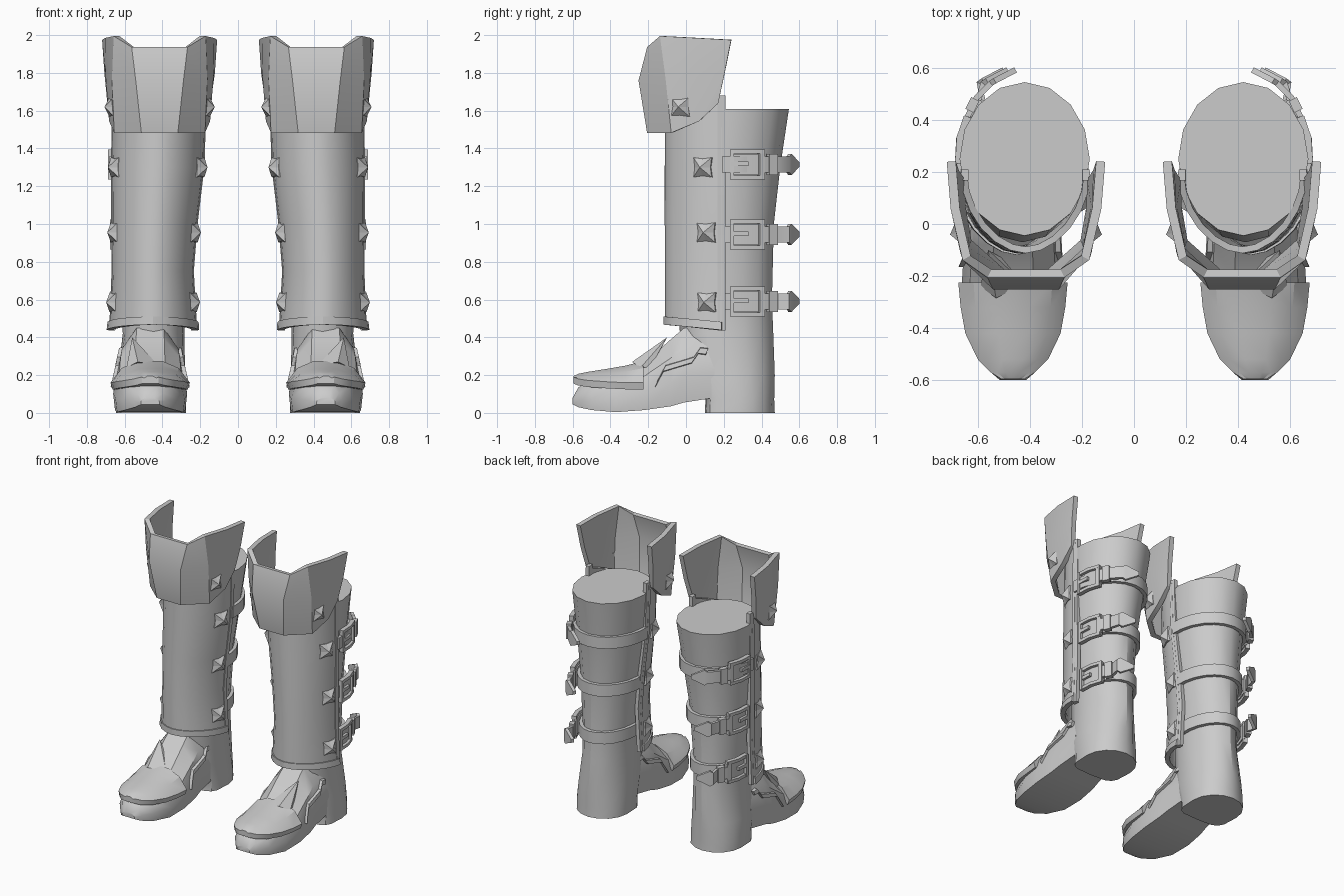
import bpy, math
from mathutils import Vector

if "Cube" in bpy.data.objects:
    bpy.data.objects.remove(bpy.data.objects["Cube"])

grey = bpy.data.materials.new("grey leather")
grey.diffuse_color = (0.6, 0.6, 0.6, 1)
grey.use_nodes = True
grey.node_tree.nodes["Principled BSDF"].inputs["Base Color"].default_value = grey.diffuse_color


def finish(name, verts, faces, thick=0, angle=30):
    """Make a part of the +x boot, thicken it, mirror it to the -x boot and shade it."""
    me = bpy.data.meshes.new(name)
    me.from_pydata(verts, [], faces)
    ob = bpy.data.objects.new(name, me)
    bpy.context.collection.objects.link(ob)
    me.materials.append(grey)
    bpy.ops.object.select_all(action='DESELECT')
    ob.select_set(True)
    bpy.context.view_layer.objects.active = ob
    bpy.ops.object.mode_set(mode='EDIT')
    bpy.ops.mesh.select_all(action='SELECT')
    bpy.ops.mesh.normals_make_consistent(inside=False)
    bpy.ops.object.mode_set(mode='OBJECT')
    if thick:
        m = ob.modifiers.new("thickness", 'SOLIDIFY')
        m.thickness, m.offset = thick, 0
        bpy.ops.object.modifier_apply(modifier=m.name)
    m = ob.modifiers.new("pair", 'MIRROR')
    m.use_mirror_merge = False
    bpy.ops.object.modifier_apply(modifier=m.name)
    bpy.ops.object.shade_smooth_by_angle(angle=math.radians(angle))
    return ob


def loft(name, rings, closed=True, **kw):
    """Skin a list of equal-length rings; closed rings get end caps."""
    n = len(rings[0])
    verts = [p for r in rings for p in r]
    faces = []
    for i in range(len(rings) - 1):
        for j in range(n if closed else n - 1):
            k = (j + 1) % n
            faces.append((i * n + j, i * n + k, (i + 1) * n + k, (i + 1) * n + j))
    if closed:
        faces += [tuple(range(n)), tuple(range(len(verts) - n, len(verts)))]
    return finish(name, verts, faces, **kw)


# Shaft levels: z, centre x, centre y, radius x, radius y, front squareness
SHAFT = [(0, .46, .285, .185, .185, .45), (.07, .46, .285, .185, .182, .45), (.2, .458, .25, .178, .22, .6),
         (.42, .447, .215, .163, .247, .9), (.6, .447, .205, .168, .25, 1), (1.0, .44, .2, .2, .265, 1),
         (1.31, .428, .215, .23, .285, 1), (1.61, .42, .25, .25, .295, 1)]


def shaft_at(z):
    for a, b in zip(SHAFT, SHAFT[1:]):
        if a[0] <= z <= b[0]:
            t = (z - a[0]) / (b[0] - a[0])
            return [p + (q - p) * t for p, q in zip(a, b)][1:]


def on_shaft(z, deg, off=0.0):
    cx, cy, rx, ry, sq = shaft_at(z)
    a = math.radians(deg)
    c, s = math.cos(a), math.sin(a)
    if s < -.01:
        c, s = math.copysign(abs(c) ** sq, c), -abs(s) ** sq
    return (cx + (rx + off) * c, cy + (ry + off) * s, z)


loft("shaft", [[on_shaft(s[0], i * 22.5) for i in range(16)] for s in SHAFT])

# Foot: y, half width, bottom z, top z
FOOT = [(-.6, .05, .045, .08), (-.57, .085, .03, .135), (-.5, .14, .015, .18), (-.37, .184, .004, .21),
        (-.22, .196, .015, .265), (-.08, .187, .035, .39), (-.01, .178, .055, .45), (.15, .165, .08, .46)]
FX = .465


def foot_ring(y, w, zb, zt):
    h = zt - zb
    half = [(.95 * w, zb), (w, zb + .35 * h), (.84 * w, zb + .72 * h), (.4 * w, zt)]
    return [(FX + x, y, z) for x, z in half] + [(FX - x, y, z) for x, z in reversed(half)]


loft("foot", [foot_ring(*f) for f in FOOT])


def foot_side(y, z, sign, off):
    """Point on the side of the foot at a given y and height."""
    for a, b in zip(FOOT, FOOT[1:]):
        if a[0] <= y <= b[0]:
            t = (y - a[0]) / (b[0] - a[0])
            w, zb, zt = [a[i] + (b[i] - a[i]) * t for i in (1, 2, 3)]
    f = (z - zb) / (zt - zb)
    for (f0, w0), (f1, w1) in zip([(0, .95), (.35, 1), (.72, .84)], [(.35, 1), (.72, .84), (1, .4)]):
        if f <= f1 or f1 == 1:
            k = w0 + (w1 - w0) * (f - f0) / (f1 - f0)
            break
    return (FX + sign * (w * k + off), y, z)


# Toe cap: y, half width, lower z, top z
def cap_ring(y, w, zl, zt):
    half = [(.95 * w, zl), (w, zl + .035), (.72 * w, zl + .75 * (zt - zl)), (.3 * w, zt)]
    return [(FX + x, y, z) for x, z in half] + [(FX - x, y, z) for x, z in reversed(half)]


loft("toe_cap", [cap_ring(*c) for c in [
    (-.595, .045, .155, .195), (-.57, .085, .145, .207), (-.52, .135, .137, .217), (-.42, .183, .13, .233),
    (-.32, .201, .125, .25), (-.225, .21, .125, .275)]], angle=25)

# Spike ornament on the instep
finish("instep_spike", [(.42, -.23, .25), (.59, -.24, .24), (.56, -.1, .4), (.42, -.18, .25),
                        (.58, -.19, .24), (.53, -.285, .27)],
       [(0, 5, 2), (5, 1, 2), (0, 2, 3), (1, 4, 2), (0, 3, 4, 1, 5), (2, 4, 3)], angle=10)

# Zigzag side trim on the foot
for side, sign in (("outer", 1), ("inner", -1)):
    path = [(-.165, .15), (-.12, .235), (.03, .28), (.065, .33), (.105, .325)]
    rows = [[foot_side(y, z - .018, sign, .002), foot_side(y, z - .014, sign, .02),
             foot_side(y + .012, z + .014, sign, .02), foot_side(y + .012, z + .018, sign, -.004)]
            for y, z in path]
    loft(side + "_foot_trim", rows, angle=20)

# Shin guard levels: z, inner x, outer x
GUARD = [(.5, .23, .668), (.75, .248, .655), (1.0, .228, .657), (1.3, .192, .658), (1.56, .18, .653)]


def guard_ring(z, x0, x1, front=-.1, drop=0.0, rise=0.0):
    ring = []
    for i in range(13):
        a = math.pi * (1 + i / 12)
        c, s = math.cos(a), math.sin(a)
        cx = math.copysign(abs(c) ** 1.1, c)
        sy = -abs(s) ** 1.1
        back = 1 + sy
        ring.append(((x0 + x1) / 2 + cx * (x1 - x0) / 2, .19 - sy * (front - .19),
                     z - drop * back + rise * back))
    return ring


levels = [guard_ring(*g, drop=.04 if i == 0 else 0, rise=.1 if i == 4 else 0)
          for i, g in enumerate(GUARD)]
loft("shin_guard", levels, closed=False, thick=.025)
loft("guard_bottom_trim", [guard_ring(.467, .222, .68, -.103, .03), guard_ring(.51, .224, .675, -.103, .03)],
     closed=False, thick=.032, angle=20)

# Rim strips along the rear edges of the guard
for side, k in (("inner", 1), ("outer", 2)):
    rows = []
    for z, g in zip((.435, .75, 1.0, 1.3, 1.68), GUARD):
        x, d = g[k], (.018 if k == 2 else -.018)
        rows.append([(x - d, .168, z), (x + .8 * d, .168, z), (x + .5 * d, .21, z), (x - d, .21, z)])
    loft(side + "_guard_rim", rows)

# Flared knee cuff: half profile (half width, y, z) from the rear to the front
CUFF = [[(.252, .17, 1.64), (.25, .07, 1.545), (.225, -.07, 1.485), (.09, -.19, 1.485)],
        [(.275, .205, 1.8), (.268, .07, 1.78), (.237, -.1, 1.77), (.12, -.235, 1.76)],
        [(.287, .24, 1.975), (.272, .06, 1.985), (.228, -.13, 1.995), (.14, -.19, 1.935)]]
loft("knee_cuff", [[(.415 - x, y, z) for x, y, z in r] + [(.415 + x, y, z) for x, y, z in reversed(r)]
                   for r in CUFF], closed=False, thick=.035, angle=32)


# Pyramid studs with slightly pinched sides
def stud(name, pos, normal, s=.055):
    n = Vector(normal).normalized()
    u = Vector((0, 0, 1)).cross(n).normalized()
    v = n.cross(u)
    base = []
    for i in range(8):
        a = math.pi / 4 * i + math.pi / 4
        r = s * 1.4 if i % 2 == 0 else s * .86
        base.append(u * math.cos(a) * r + v * math.sin(a) * r)
    p = Vector(pos)
    verts = [p + b - n * .02 for b in base] + [p + b * .95 + n * .006 for b in base] + [p + n * .045]
    faces = [(i, (i + 1) % 8, 8 + (i + 1) % 8, 8 + i) for i in range(8)]
    faces += [(8 + i, 8 + (i + 1) % 8, 16) for i in range(8)] + [tuple(range(8))]
    finish(name, verts, faces, angle=5)


for i, (y, z, xi, xo, tilt) in enumerate([(-.03, 1.62, .167, .663, -.25), (.09, 1.3, .203, .647, -.42),
                                          (.107, .955, .238, .65, -.38), (.11, .585, .243, .656, -.38)]):
    stud(f"inner_stud_{i}", (xi, y, z), (-1, tilt, 0))
    stud(f"outer_stud_{i}", (xo, y, z), (1, tilt, 0))


# Straps round the back of the shaft, with outer buckles
def band(name, path, z0, z1, thick):
    """Upright strip along a plan path, z0 and z1 may be lists per point."""
    n = len(path)
    z0 = z0 if isinstance(z0, list) else [z0] * n
    z1 = z1 if isinstance(z1, list) else [z1] * n
    loft(name, [[(x, y, z) for (x, y), z in zip(path, zs)] for zs in (z0, z1)],
         closed=False, thick=thick, angle=25)


for i, z in enumerate((.59, .945, 1.315)):
    arc = [on_shaft(z, -5 + 190 * k / 12, .012)[:2] for k in range(13)]
    band(f"strap_{i}", arc, z - .042, z + .042, .026)
    dx = (-.022, -.01, 0)[i]
    frame = [(.672 + dx, .235), (.667 + dx, .33), (.64 + dx, .41)]
    for tag, a, b in (("top", .058, .08), ("bottom", -.08, -.058)):
        band(f"buckle_{tag}_{i}", frame, z + a, z + b, .03)
    for tag, p in (("front", [(.672, .232), (.672, .255)]), ("rear", [(.648, .385), (.637, .412)])):
        band(f"buckle_{tag}_{i}", [(x + dx, y) for x, y in p], z - .08, z + .08, .03)
    band(f"buckle_plate_{i}", [(x - .012, y) for x, y in frame], z - .055, z + .055, .02)
    band(f"buckle_prong_{i}", [(x + .006, y) for x, y in frame[:2]], z - .008, z + .016, .02)
    # Free strap end with a keeper loop and pointed tip
    ex = (.045, .03, 0)[i]
    tail = [(.645 + dx, .40), (.605 + dx, .485), (.55 + ex, .54), (.535 + ex, .55), (.455 + ex, .592)]
    band(f"strap_end_{i}", tail, [z - .042] * 3 + [z - .055, z - .012], [z + .042] * 3 + [z + .055, z + .012], .022)
    band(f"strap_keeper_{i}", [(.632 + dx, .435), (.61 + dx, .48)], z - .055, z + .055, .035)
